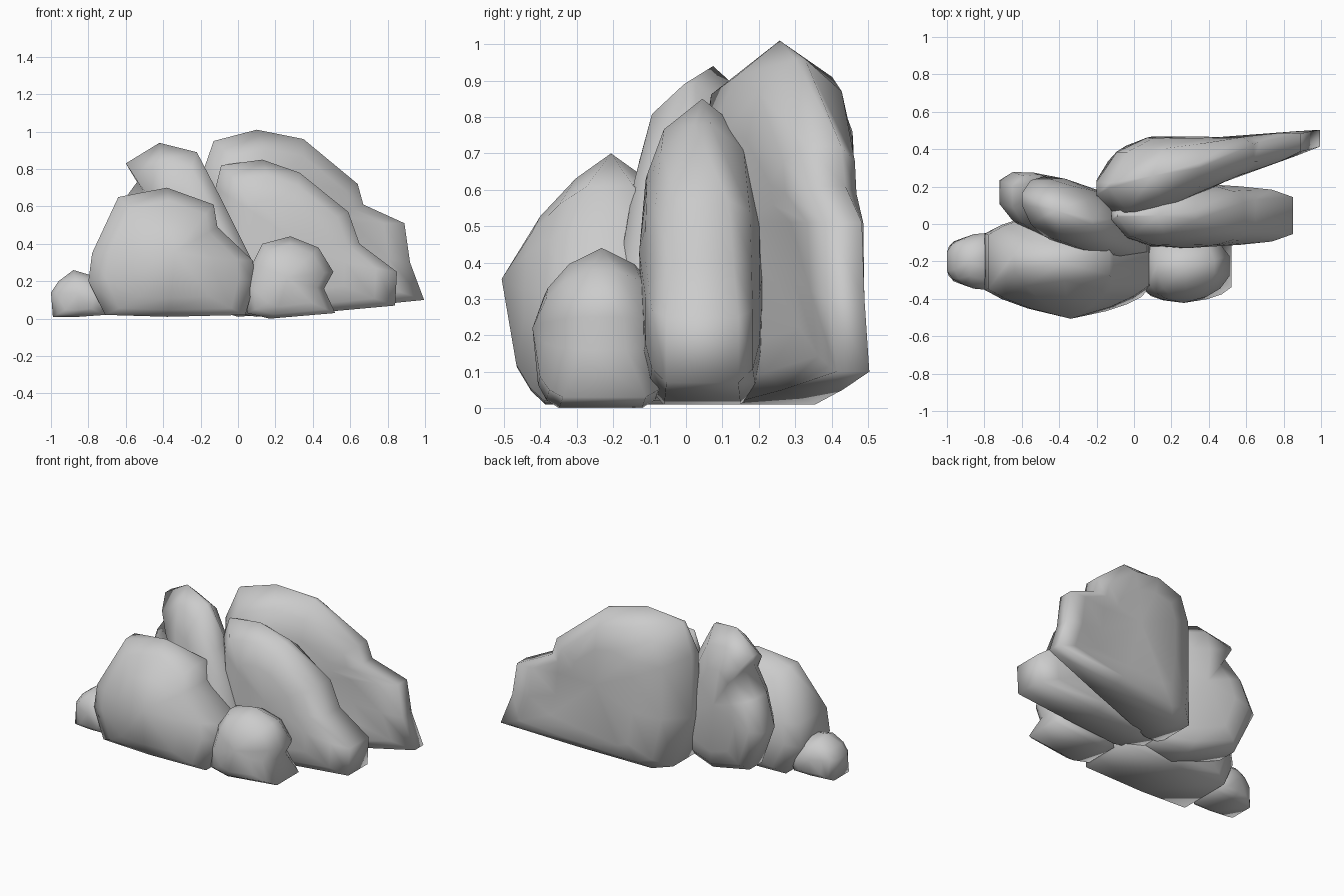
import bpy, bmesh

if "Cube" in bpy.data.objects:
    bpy.data.objects.remove(bpy.data.objects["Cube"])

RINGS = (0.5, 0.8, 1.0)   # shrink of the outline from face centre to rim


def rock(name, outline, y0, lean, thick, rim, p):
    """Boulder: an x-z outline inflated along y. lean = dy/dx, thick = half depth at
    left/right, rim = share of that depth kept at the outline left/right."""
    n = len(outline)
    xs = [q[0] for q in outline]
    zs = [q[1] for q in outline]
    x0, x1, z0, z1 = min(xs), max(xs), min(zs), max(zs)
    cx, cz = sum(xs) / n, (z0 + z1) / 2
    bm = bmesh.new()

    def point(x, z, s, side):
        t = (x - x0) / (x1 - x0)
        half = thick[0] + (thick[1] - thick[0]) * t
        r = rim[0] + (rim[1] - rim[0]) * t
        if z < z0 + 0.08:
            r = max(r, 0.6)                           # flat underside
        r *= 1 - max(0, (z - z0) / (z1 - z0)) ** 5    # narrow crest
        f = r + (1 - r) * (1 - s ** p) ** (1 / p)
        k = s if z > cz else s ** 0.5
        px = cx + (x - cx) * s
        return bm.verts.new((px, y0 + lean * px + half * f * side, cz + (z - cz) * k))

    loops = [[point(x, z, s, -1) for x, z in outline] for s in RINGS]
    loops += [[point(x, z, s, 1) for x, z in outline] for s in reversed(RINGS)]
    front, back = point(cx, cz, 0, -1), point(cx, cz, 0, 1)
    for i in range(n):
        j = (i + 1) % n
        bm.faces.new((front, loops[0][i], loops[0][j]))
        bm.faces.new((back, loops[-1][j], loops[-1][i]))
        for a, b in zip(loops, loops[1:]):
            bm.faces.new((a[i], b[i], b[j], a[j]))
    bmesh.ops.remove_doubles(bm, verts=bm.verts, dist=0.001)
    bmesh.ops.recalc_face_normals(bm, faces=bm.faces)
    for f in bm.faces:
        f.smooth = True
    me = bpy.data.meshes.new(name)
    bm.to_mesh(me)
    bm.free()
    bpy.context.collection.objects.link(bpy.data.objects.new(name, me))


# Wide boulder at the front left
rock("front_left_boulder",
     [(-.71, .02), (-.8, .2), (-.78, .35), (-.64, .65), (-.38, .70), (-.13, .61),
      (-.11, .49), (.08, .31), (.09, .2), (.04, .02), (-.38, .01)],
     -.21, -.01, (.3, .3), (.5, .4), 1.25)
# Tall leaning boulder behind it
rock("back_left_boulder",
     [(-.6, .83), (-.42, .94), (-.22, .89), (-.1, .66), (.07, .32), (.06, .06),
      (-.3, .02), (-.6, .1), (-.72, .38), (-.65, .58), (-.54, .73)],
     -.06, -.32, (.18, .19), (.35, .35), 1.9)
# Large slab at the back, tapering to the right
rock("back_right_slab",
     [(-.2, .75), (-.13, .95), (.1, 1.01), (.35, .96), (.64, .72), (.67, .61),
      (.89, .51), (.92, .3), (.995, .10), (.5, .05), (0, .01), (-.14, .05), (-.2, .35)],
     .235, .225, (.225, .075), (.2, .6), 2.5)
# Slab in front of it
rock("middle_right_slab",
     [(-.12, .7), (-.09, .82), (.13, .85), (.33, .78), (.59, .57), (.65, .4),
      (.85, .25), (.84, .07), (.4, .03), (.1, .01), (-.08, .04), (-.12, .3)],
     .045, 0, (.18, .165), (.2, .6), 2.0)
# Small boulder at the front right
rock("front_right_boulder",
     [(.04, .15), (.08, .3), (.13, .4), (.28, .44), (.43, .38), (.51, .25),
      (.46, .16), (.52, .03), (.17, .0), (.05, .03)],
     -.24, .03, (.19, .19), (.5, .3), 1.6)
# Pebble at the far left
rock("left_pebble",
     [(-.99, .01), (-1, .14), (-.96, .2), (-.88, .26), (-.78, .23), (-.68, .12),
      (-.71, .02), (-.85, .01)],
     -.2, 0, (.13, .165), (.4, .6), 1.8)
